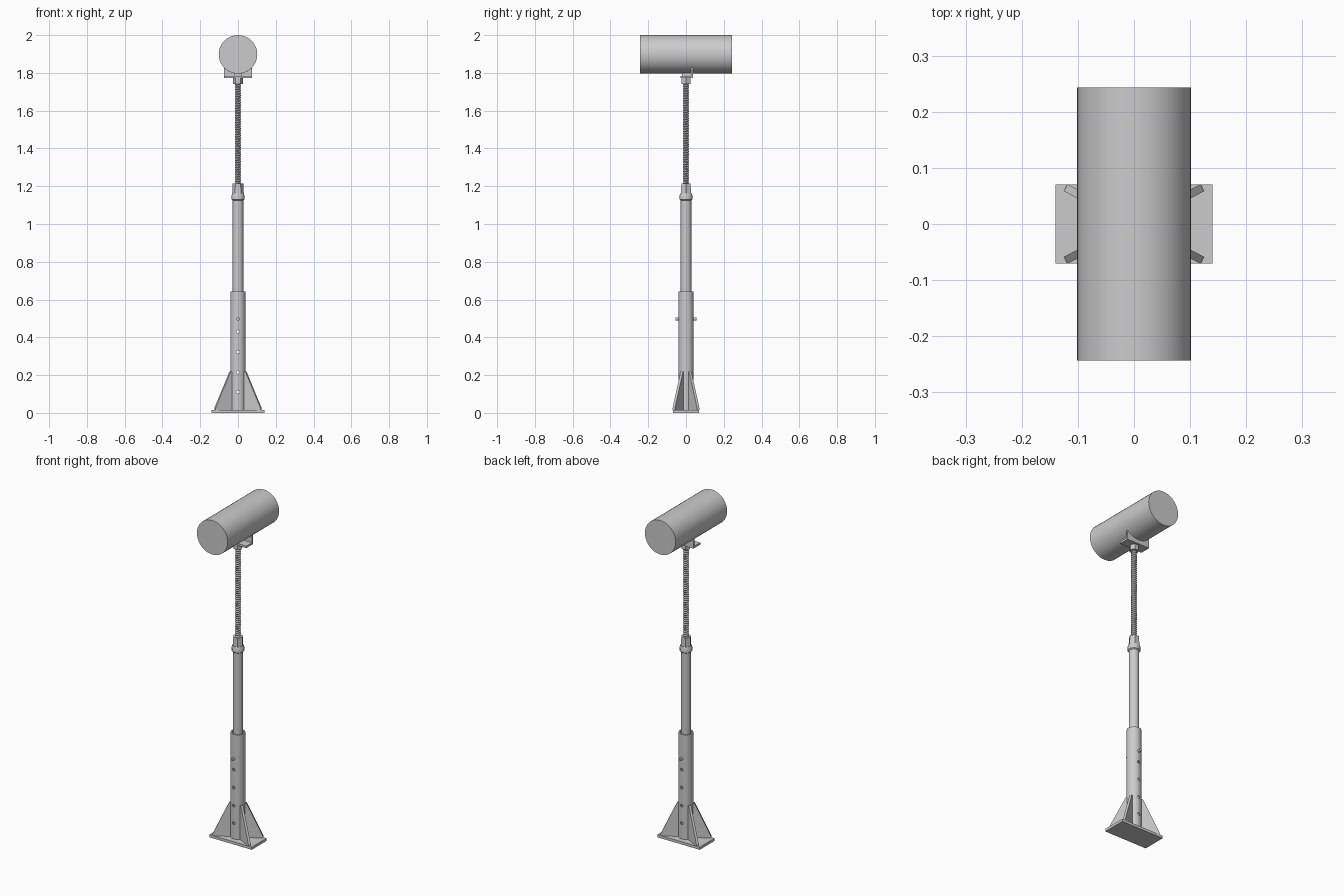
import bpy, bmesh
from math import sin, cos, pi, radians, sqrt
from mathutils import Matrix

if "Cube" in bpy.data.objects:
    bpy.data.objects.remove(bpy.data.objects["Cube"])


def make(name, verts, faces, smooth=True):
    me = bpy.data.meshes.new(name)
    me.from_pydata(verts, [], faces)
    bm = bmesh.new()
    bm.from_mesh(me)
    bmesh.ops.recalc_face_normals(bm, faces=bm.faces)
    bm.to_mesh(me)
    bm.free()
    ob = bpy.data.objects.new(name, me)
    bpy.context.collection.objects.link(ob)
    if smooth:
        shade(ob)
    return ob


def shade(ob):
    bpy.ops.object.select_all(action='DESELECT')
    bpy.context.view_layer.objects.active = ob
    ob.select_set(True)
    bpy.ops.object.shade_smooth_by_angle(angle=radians(35))


def lathe(name, profile, n=32, closed=False, phase=0.0):
    """Revolve (radius, z) points around z; open profiles get end caps."""
    m = len(profile)
    verts = [(r * cos(phase + 2 * pi * i / n), r * sin(phase + 2 * pi * i / n), z)
             for r, z in profile for i in range(n)]
    faces = [(j * n + i, j * n + (i + 1) % n, (j + 1) % m * n + (i + 1) % n, (j + 1) % m * n + i)
             for j in range(m if closed else m - 1) for i in range(n)]
    if not closed:
        faces += [tuple(range(n)), tuple(range((m - 1) * n, m * n))]
    return make(name, verts, faces)


def prism(name, outline, y0, y1, smooth=False):
    """Extrude an (x, z) outline along y."""
    n = len(outline)
    verts = [(x, y, z) for y in (y0, y1) for x, z in outline]
    faces = [tuple(range(n)), tuple(range(n, 2 * n))]
    faces += [(i, (i + 1) % n, n + (i + 1) % n, n + i) for i in range(n)]
    return make(name, verts, faces, smooth)


def y_rod(name, r, half, z, n=16):
    """Cylinder lying along y."""
    return prism(name, [(r * cos(2 * pi * i / n), z + r * sin(2 * pi * i / n)) for i in range(n)],
                 -half, half, True)


# base plate
prism("base_plate", [(-.14, 0), (.14, 0), (.14, .016), (-.14, .016)], -.07, .07)

# four splayed gussets
for k, a in enumerate((28, 152, 208, 332)):
    g = prism("gusset_%d" % k, [(.036, .016), (.138, .016), (.138, .026), (.047, .22), (.036, .22)],
              -.007, .007)
    g.data.transform(Matrix.Rotation(radians(a), 4, 'Z'))

# outer tube with adjustment holes drilled through front and back
outer = lathe("outer_tube", [(.033, .016), (.04, .016), (.04, .642), (.033, .642)], 40, True)
for z in (.11, .215, .323, .43):
    cutter = y_rod("hole_cutter", .0085, .1, z)
    cutter.hide_render = True
    mod = outer.modifiers.new("hole", 'BOOLEAN')
    mod.object = cutter
    mod.solver = 'EXACT'
    bpy.context.view_layer.objects.active = outer
    bpy.ops.object.modifier_apply(modifier=mod.name)
    bpy.data.objects.remove(cutter)
shade(outer)

# inner tube and locking pin
lathe("inner_tube", [(.022, .455), (.028, .455), (.028, 1.14), (.022, 1.14)], 32, True)
y_rod("locking_pin", .008, .056, .497)

# collar and tall hex nut
lathe("collar", [(.028, 1.125), (.034, 1.13), (.034, 1.152), (.030, 1.162)], 32)
lathe("adjusting_nut", [(.031, 1.155), (.028, 1.215)], 6)

# threaded rod: helical ridge
N, P, Z0, TURNS = 16, .0125, 1.2, 44
rv, rf = [], []
for i in range(N * TURNS + 1):
    a, z = 2 * pi * i / N, Z0 + P * i / N
    rv += [(.012 * cos(a), .012 * sin(a), z), (.0165 * cos(a), .0165 * sin(a), z + P / 2)]
for i in range(N * TURNS):
    rf.append((2 * i, 2 * i + 2, 2 * i + 3, 2 * i + 1))
    if i + N < N * TURNS:
        j = i + N
        rf.append((2 * i + 1, 2 * i + 3, 2 * j + 2, 2 * j))
make("threaded_rod", rv, rf, False)

# head nut
lathe("head_nut", [(.026, 1.742), (.026, 1.772)], 6)

# saddle: flange plus upright with a curved seat
R, CZ = .102, 1.898
prism("saddle_flange", [(-.075, 1.772), (.075, 1.772), (.075, 1.784), (-.075, 1.784)], -.028, .036)
arc = [(x, CZ - sqrt(R * R - x * x)) for x in [.075 - .15 * i / 20 for i in range(21)]]
prism("saddle_upright", [(-.075, 1.772), (.075, 1.772)] + arc, .026, .036)
# seat block over the screw
prism("saddle_block", [(-.02, 1.78), (.02, 1.78), (.02, 1.8), (-.02, 1.8)], -.02, .03)

# supported round beam
beam = y_rod("round_beam", R, .243, CZ, 40)
